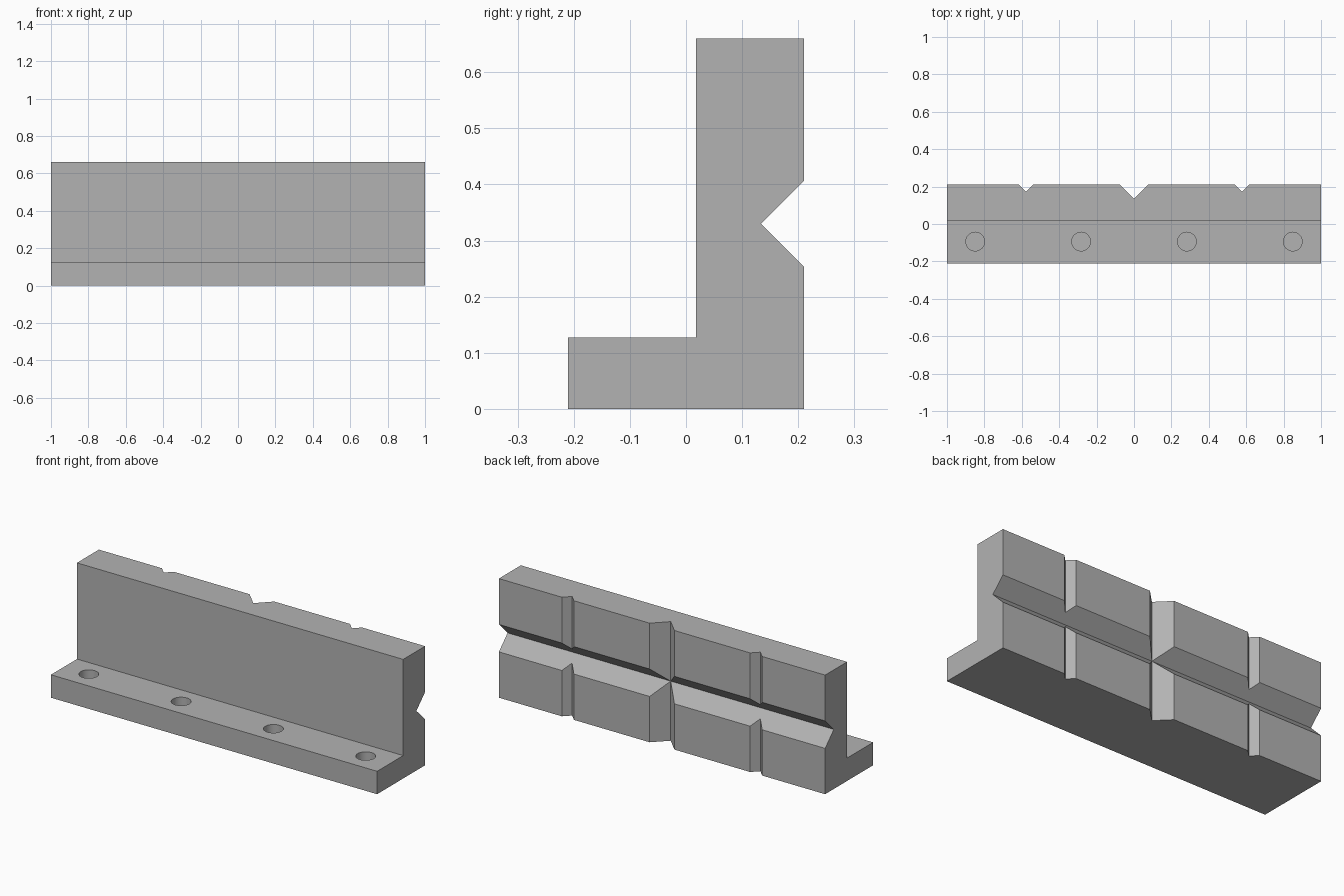
import bpy
import bmesh
from mathutils import Matrix, Vector

LENGTH, BACK, FRONT, HEIGHT = 2.0, 0.21, -0.21, 0.66
WALL_FRONT, LEDGE_TOP = 0.018, 0.127

cube = bpy.data.objects.get("Cube")
if cube:
    bpy.data.objects.remove(cube, do_unlink=True)

grey = bpy.data.materials.new("plain grey")
grey.use_nodes = True
grey.diffuse_color = (0.45, 0.45, 0.45, 1)
grey.node_tree.nodes["Principled BSDF"].inputs["Base Color"].default_value = (0.45, 0.45, 0.45, 1)


def add_object(name, bm):
    bmesh.ops.recalc_face_normals(bm, faces=bm.faces)
    mesh = bpy.data.meshes.new(name)
    bm.to_mesh(mesh)
    bm.free()
    mesh.materials.append(grey)
    obj = bpy.data.objects.new(name, mesh)
    bpy.context.collection.objects.link(obj)
    return obj


def prism(name, profile, sweep):
    """Extrude a closed 3D profile along a vector."""
    bm = bmesh.new()
    face = bm.faces.new([bm.verts.new(p) for p in profile])
    moved = bmesh.ops.extrude_face_region(bm, geom=[face])["geom"]
    verts = [v for v in moved if isinstance(v, bmesh.types.BMVert)]
    bmesh.ops.translate(bm, verts=verts, vec=Vector(sweep))
    return add_object(name, bm)


def cut(body, cutter):
    cutter.hide_render = True
    mod = body.modifiers.new(cutter.name, "BOOLEAN")
    mod.operation = "DIFFERENCE"
    mod.solver = "EXACT"
    mod.object = cutter
    bpy.context.view_layer.objects.active = body
    bpy.ops.object.modifier_apply(modifier=mod.name)
    bpy.data.objects.remove(cutter, do_unlink=True)


# L-shaped bar: front ledge and upright wall
outline = [(FRONT, 0), (BACK, 0), (BACK, HEIGHT), (WALL_FRONT, HEIGHT),
           (WALL_FRONT, LEDGE_TOP), (FRONT, LEDGE_TOP)]
body = prism("angle_bar", [(-LENGTH / 2, y, z) for y, z in outline], (LENGTH, 0, 0))


# 45 degree V grooves in the back
def v_points(depth):
    half = depth + 0.1
    return [(0, BACK - depth), (half, BACK + 0.1), (-half, BACK + 0.1)]


cut(body, prism("long_groove",
                [(-1.1, y, HEIGHT / 2 + w) for w, y in v_points(0.076)], (2.2, 0, 0)))
for x, depth in ((-0.577, 0.037), (0, 0.076), (0.577, 0.037)):
    cut(body, prism("upright_groove",
                    [(x + w, y, -0.1) for w, y in v_points(depth)], (0, 0, HEIGHT + 0.2)))

# Blind round holes in the ledge
HOLE_DEPTH = 0.095
for i in range(4):
    bm = bmesh.new()
    place = Matrix.Translation((-0.849 + i * 0.566, -0.094, LEDGE_TOP))
    bmesh.ops.create_cone(bm, cap_ends=True, segments=48, radius1=0.05, radius2=0.05,
                          depth=2 * HOLE_DEPTH, matrix=place)
    cut(body, add_object("hole", bm))

# Smooth hole walls, crisp edges elsewhere
bpy.ops.object.select_all(action="DESELECT")
body.select_set(True)
bpy.context.view_layer.objects.active = body
bpy.ops.object.shade_smooth_by_angle(angle=0.5)
